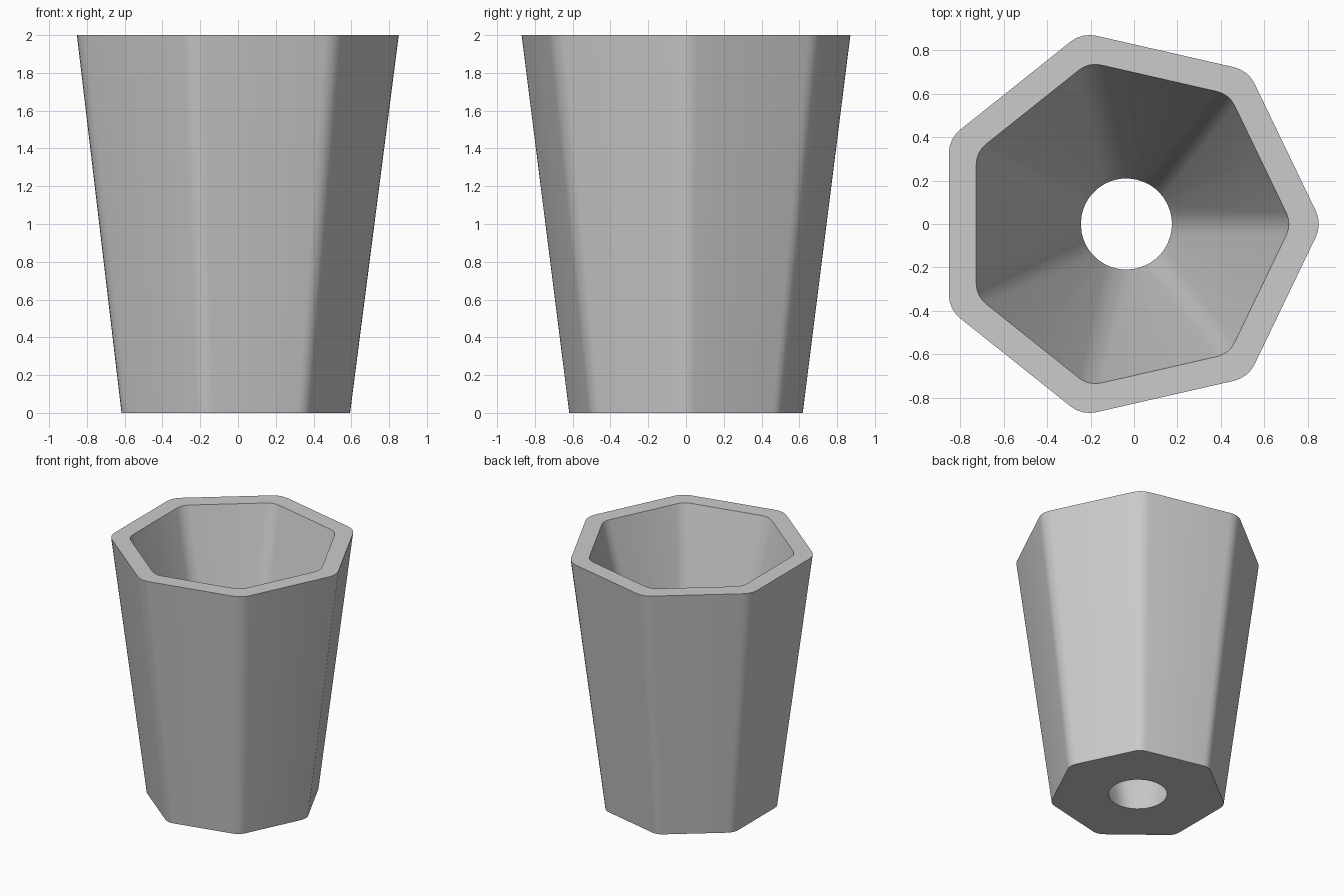
import bpy, bmesh
from math import sin, cos, pi, radians

if "Cube" in bpy.data.objects:
    bpy.data.objects.remove(bpy.data.objects["Cube"])

SIDES, SEG, HEIGHT = 7, 4, 2.0
CX = -0.038                      # heptagon centre, so the bounds are centred
CORE, FILLET = 0.675, 0.14       # apothem before rounding, corner radius
half = pi / SIDES


def heptagon(scale):
    """Rounded heptagon with a corner pointing along +x."""
    pts = []
    for i in range(SIDES):
        a = 2 * half * i
        r = CORE / cos(half)
        arc = []
        for k in range(SEG + 1):
            b = a - half + 2 * half * k / SEG
            arc.append((r * cos(a) + FILLET * cos(b), r * sin(a) + FILLET * sin(b)))
        pts += arc
    # add one point in the middle of each flat side
    out = []
    for i, p in enumerate(pts):
        out.append(p)
        if i % (SEG + 1) == SEG:
            q = pts[(i + 1) % len(pts)]
            out.append(((p[0] + q[0]) / 2, (p[1] + q[1]) / 2))
    return [(CX + x * scale, y * scale) for x, y in out]


def circle(radius):
    """Drain hole with points matching those of the heptagon."""
    out = []
    for i in range(SIDES):
        a = 2 * half * i
        angles = [a + radians(15) * (2 * k / SEG - 1) for k in range(SEG + 1)] + [a + half]
        out += [(CX + 0.003 + radius * cos(b), radius * sin(b)) for b in angles]
    return out


# closed loop of rings: outer bottom, outer rim, inner rim, drain hole
bm = bmesh.new()
rings = [[bm.verts.new((x, y, z)) for x, y in pts] for pts, z in (
    (heptagon(0.71), 0), (heptagon(1.0), HEIGHT),
    (heptagon(0.845), HEIGHT), (circle(0.21), 0))]
n = len(rings[0])
for j, ring in enumerate(rings):
    nxt = rings[(j + 1) % len(rings)]
    for i in range(n):
        k = (i + 1) % n
        bm.faces.new((ring[i], ring[k], nxt[k], nxt[i]))
bmesh.ops.recalc_face_normals(bm, faces=bm.faces)

mesh = bpy.data.meshes.new("planter_pot")
bm.to_mesh(mesh)
bm.free()
pot = bpy.data.objects.new("planter_pot", mesh)
bpy.context.collection.objects.link(pot)

# smooth corners, crisp rim and base
bpy.context.view_layer.objects.active = pot
pot.select_set(True)
bpy.ops.object.shade_smooth_by_angle(angle=radians(35))
